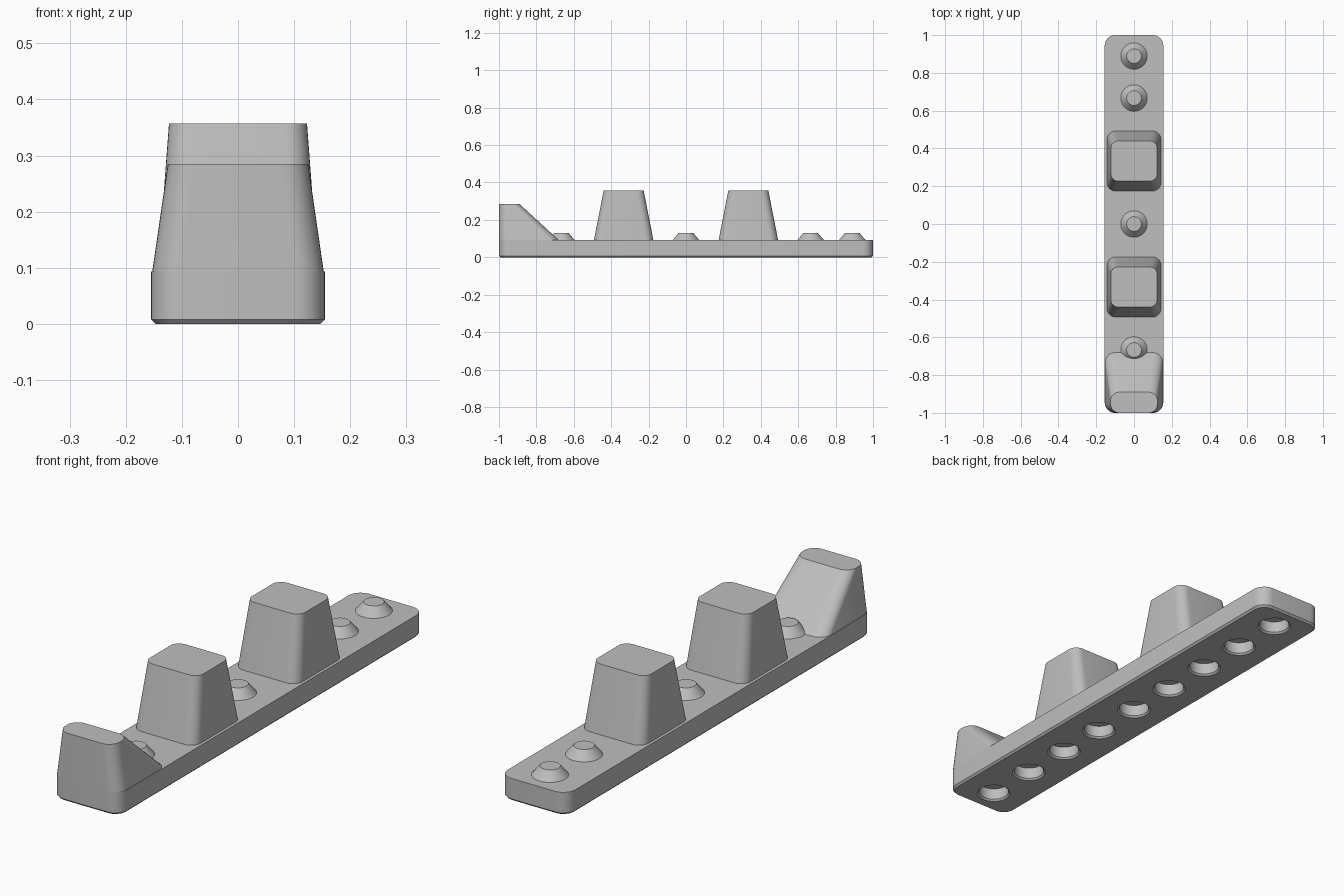
import bpy, bmesh, math

cube = bpy.data.objects.get("Cube")
if cube:
    bpy.data.objects.remove(cube, do_unlink=True)

grey = bpy.data.materials.new("plain_grey")
grey.use_nodes = True
colour = (0.52, 0.52, 0.52, 1)
grey.diffuse_color = colour
grey.node_tree.nodes["Principled BSDF"].inputs["Base Color"].default_value = colour

SEGMENTS = 8
PLATE_TOP = 0.093
PITCH = 2 / 9


def outline(half_x, y0, y1, radius, z):
    """Rounded rectangle, counter-clockwise; a circle when radius fills it."""
    points = []
    centres = [(1, 1), (-1, 1), (-1, -1), (1, -1)]
    mid, half_y = (y0 + y1) / 2, (y1 - y0) / 2
    for quarter, (sx, sy) in enumerate(centres):
        for i in range(SEGMENTS + 1):
            a = (quarter + i / SEGMENTS) * math.pi / 2
            points.append((sx * (half_x - radius) + radius * math.cos(a),
                           mid + sy * (half_y - radius) + radius * math.sin(a), z))
    return points


def add_loft(bm, rings):
    loops = [[bm.verts.new(p) for p in ring] for ring in rings]
    count = len(loops[0])
    for low, high in zip(loops, loops[1:]):
        for i in range(count):
            j = (i + 1) % count
            bm.faces.new((low[i], low[j], high[j], high[i]))
    bm.faces.new(loops[0][::-1])
    bm.faces.new(loops[-1])


def make_object(name, lofts):
    bm = bmesh.new()
    for rings in lofts:
        add_loft(bm, rings)
    bmesh.ops.remove_doubles(bm, verts=bm.verts, dist=0.0001)
    bmesh.ops.recalc_face_normals(bm, faces=bm.faces)
    mesh = bpy.data.meshes.new(name)
    bm.to_mesh(mesh)
    bm.free()
    mesh.materials.append(grey)
    obj = bpy.data.objects.new(name, mesh)
    bpy.context.collection.objects.link(obj)
    return obj


def smooth(obj):
    bpy.ops.object.select_all(action='DESELECT')
    obj.select_set(True)
    bpy.context.view_layer.objects.active = obj
    bpy.ops.object.shade_smooth_by_angle(angle=math.radians(30))


def circle(y, radius, z):
    return outline(radius, y - radius, y + radius, radius, z)


# Base plate with a small chamfer underneath
plate = make_object("base_plate", [[
    outline(0.147, -0.992, 0.992, 0.047, 0),
    outline(0.155, -1, 1, 0.055, 0.008),
    outline(0.155, -1, 1, 0.055, PLATE_TOP)]])

# Row of blind sockets with flared rims, cut from below
cutter = make_object("socket_cutter", [
    [circle(i * PITCH, 0.067, -0.02), circle(i * PITCH, 0.067, 0),
     circle(i * PITCH, 0.060, 0.007), circle(i * PITCH, 0.060, 0.055)]
    for i in range(-4, 5)])
cutter.hide_render = True
cut = plate.modifiers.new("sockets", 'BOOLEAN')
cut.object = cutter
cut.solver = 'EXACT'
bpy.context.view_layer.objects.active = plate
bpy.ops.object.modifier_apply(modifier=cut.name)
bpy.data.objects.remove(cutter, do_unlink=True)
smooth(plate)

# Tapered locating studs
for label, step in (("front", -3), ("middle", 0), ("inner_rear", 3), ("rear", 4)):
    y = step * PITCH
    smooth(make_object(label + "_stud", [[
        circle(y, 0.071, PLATE_TOP - 0.001), circle(y, 0.039, 0.13)]]))

# Two tall tapered blocks
for label, y in (("front", -1 / 3), ("rear", 1 / 3)):
    smooth(make_object(label + "_block", [[
        outline(0.143, y - 0.159, y + 0.159, 0.045, PLATE_TOP - 0.001),
        outline(0.123, y - 0.107, y + 0.107, 0.04, 0.357)]]))

# End stop: upright in front, ramped behind
smooth(make_object("end_stop", [[
    outline(0.153, -1, -0.68, 0.052, PLATE_TOP - 0.001),
    outline(0.125, -1, -0.89, 0.048, 0.285)]]))
